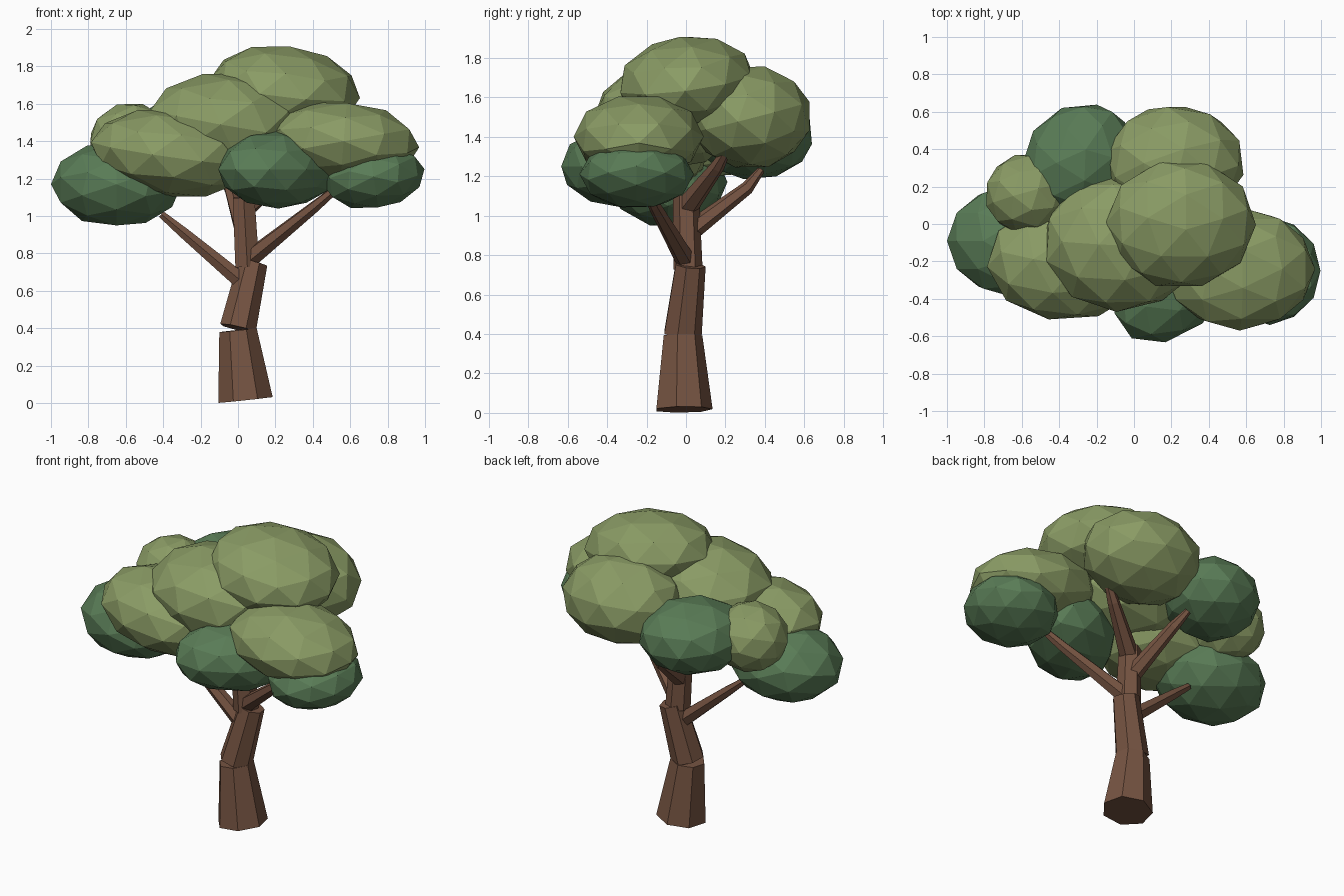
import bpy
import bmesh
from math import pi
from mathutils import Vector, Euler

cube = bpy.data.objects.get("Cube")
if cube:
    bpy.data.objects.remove(cube, do_unlink=True)


def material(name, rgb):
    mat = bpy.data.materials.new(name)
    mat.use_nodes = True
    mat.diffuse_color = (*rgb, 1)
    mat.node_tree.nodes["Principled BSDF"].inputs["Base Color"].default_value = (*rgb, 1)
    return mat


bark = material("brown bark", (0.18, 0.088, 0.054))
light_leaf = material("light green leaves", (0.255, 0.33, 0.13))
dark_leaf = material("dark green leaves", (0.1, 0.2, 0.093))


def add_object(name, bm, mat):
    bmesh.ops.recalc_face_normals(bm, faces=bm.faces)
    mesh = bpy.data.meshes.new(name)
    bm.to_mesh(mesh)
    bm.free()
    mesh.materials.append(mat)
    obj = bpy.data.objects.new(name, mesh)
    bpy.context.collection.objects.link(obj)


def limb(name, path, sides):
    """Tapered flat-sided tube through (point, radius) pairs."""
    bm = bmesh.new()
    points = [Vector(p) for p, r in path]
    rings = []
    for i, (p, r) in enumerate(path):
        axis = points[min(i + 1, len(path) - 1)] - points[max(i - 1, 0)]
        turn = Vector((0, 0, 1)).rotation_difference(axis).to_matrix().to_4x4()
        turn.translation = points[i]
        rings.append(bmesh.ops.create_circle(bm, segments=sides, radius=r, matrix=turn)["verts"])
    for a, b in zip(rings, rings[1:]):
        for i in range(sides):
            j = (i + 1) % sides
            bm.faces.new((a[i], a[j], b[j], b[i]))
    bm.faces.new(rings[0])
    bm.faces.new(rings[-1])
    add_object(name, bm, bark)


def clump(name, mat, centre, size, turn, tilt=(0, 0, 0)):
    """Faceted leaf clump: turn the facets, fit to half sizes, then tilt it."""
    bm = bmesh.new()
    bmesh.ops.create_icosphere(bm, subdivisions=2, radius=1)
    bmesh.ops.rotate(bm, verts=bm.verts, matrix=Euler(turn).to_matrix())
    reach = [max(abs(v.co[k]) for v in bm.verts) for k in range(3)]
    swing = Euler(tilt).to_matrix()
    for v in bm.verts:
        v.co = Vector(centre) + swing @ Vector([v.co[k] * size[k] / reach[k] for k in range(3)])
    add_object(name, bm, mat)


# Trunk sections
limb("lower_trunk", [((0.04, -0.015, 0.017), 0.15), ((0, -0.02, 0.39), 0.103)], 7)
limb("middle_trunk", [((0, -0.02, 0.4), 0.1), ((0.08, 0.02, 0.75), 0.08)], 7)
limb("upper_trunk", [((0.05, 0.01, 0.73), 0.074), ((0.03, 0, 1.1), 0.067)], 6)

# Branches
limb("top_branch", [((0.03, 0, 1.04), 0.06), ((0.29, 0.16, 1.25), 0.036), ((0.36, 0.2, 1.32), 0.024)], 6)
limb("back_branch", [((0.03, 0.02, 0.92), 0.052), ((-0.04, 0.31, 1.14), 0.034), ((-0.09, 0.38, 1.23), 0.02)], 6)
limb("left_branch", [((0.06, 0, 0.77), 0.052), ((0.41, -0.16, 1.05), 0.032), ((0.53, -0.21, 1.15), 0.022)], 6)
limb("right_branch", [((0.02, 0, 0.65), 0.05), ((-0.29, 0, 0.91), 0.033), ((-0.41, 0, 1.01), 0.022)], 6)

# Dark lower leaf clumps
clump("right_dark_leaves", dark_leaf, (-0.65, -0.09, 1.17), (0.35, 0.3, 0.22), (0, pi / 2, 0))
clump("front_dark_leaves", dark_leaf, (0.215, -0.315, 1.25), (0.37, 0.26, 0.21), (0, 0, 0.5), (0, 0, pi / 4))
clump("left_dark_leaves", dark_leaf, (0.725, -0.25, 1.21), (0.275, 0.29, 0.165), (0, pi / 2, 0), (0, -0.15, 0))
clump("back_dark_leaves", dark_leaf, (-0.295, 0.345, 1.405), (0.315, 0.28, 0.22), (0, 0.2, 0.2), (0, 0, pi / 4))

# Light upper leaf clumps
clump("crown_leaves", light_leaf, (0.25, 0, 1.68), (0.405, 0.335, 0.23), (0, 0, 0.3), (0.13, 0.12, 0))
clump("back_leaves", light_leaf, (0.215, 0.325, 1.5), (0.37, 0.3, 0.255), (0.3, 0, 0.1))
clump("left_leaves", light_leaf, (0.565, -0.24, 1.4), (0.405, 0.33, 0.205), (0, pi / 2, 0), (0, 0.08, 0))
clump("middle_leaves", light_leaf, (-0.07, -0.1, 1.5), (0.41, 0.37, 0.26), (0.2, 0.2, 0.6))
clump("front_right_leaves", light_leaf, (-0.355, -0.2, 1.335), (0.435, 0.31, 0.235), (0.1, 0, 0.4), (0, 0.12, 0))
clump("small_right_leaves", light_leaf, (-0.57, 0.16, 1.4), (0.22, 0.21, 0.2), (0.4, 0.1, 0))
